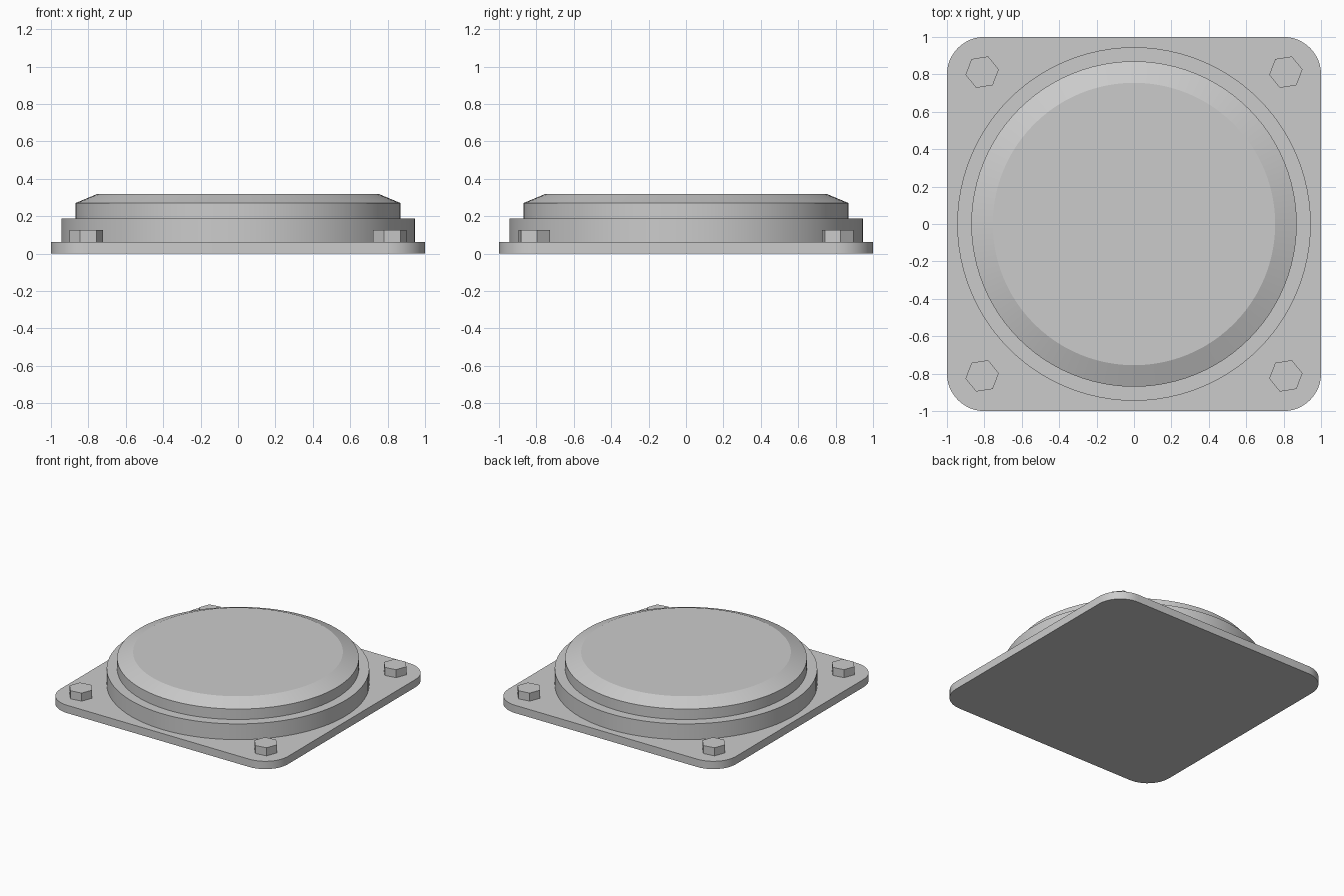
import bpy
from math import cos, sin, pi, radians

if "Cube" in bpy.data.objects:
    bpy.data.objects.remove(bpy.data.objects["Cube"])


def loft(name, rings, smooth=True):
    """Closed solid skinned through stacked rings of equal point count."""
    n = len(rings[0])
    verts = [p for ring in rings for p in ring]
    faces = [tuple(reversed(range(n)))]
    for k in range(len(rings) - 1):
        a, b = k * n, (k + 1) * n
        faces += [(a + i, a + (i + 1) % n, b + (i + 1) % n, b + i) for i in range(n)]
    faces.append(tuple(range((len(rings) - 1) * n, len(rings) * n)))
    mesh = bpy.data.meshes.new(name)
    mesh.from_pydata(verts, [], faces)
    obj = bpy.data.objects.new(name, mesh)
    bpy.context.collection.objects.link(obj)
    if smooth:
        bpy.ops.object.select_all(action='DESELECT')
        obj.select_set(True)
        bpy.context.view_layer.objects.active = obj
        bpy.ops.object.shade_smooth_by_angle(angle=radians(18))
    return obj


def circle(r, z, n=96, cx=0, cy=0, turn=0):
    return [(cx + r * cos(turn + 2 * pi * i / n), cy + r * sin(turn + 2 * pi * i / n), z)
            for i in range(n)]


def rounded_square(half, r, z, steps=12):
    pts = []
    for q, (sx, sy) in enumerate([(1, 1), (-1, 1), (-1, -1), (1, -1)]):
        for i in range(steps + 1):
            a = pi / 2 * (q + i / steps)
            pts.append((sx * (half - r) + r * cos(a), sy * (half - r) + r * sin(a), z))
    return pts


# Square mounting plate with rounded corners
loft("base_plate", [rounded_square(1, 0.2, 0), rounded_square(1, 0.2, 0.062)])

# Round collar on the plate
loft("collar", [circle(0.945, 0.062), circle(0.945, 0.187)])

# Lid with chamfered rim
loft("lid", [circle(0.87, 0.187), circle(0.87, 0.27), circle(0.755, 0.318)])

# Hexagonal bolt heads in the corners
for x, x_name in ((-0.812, "left"), (0.812, "right")):
    for y, y_name in ((-0.812, "front"), (0.812, "back")):
        loft(f"bolt_{y_name}_{x_name}",
             [circle(0.09, z, 6, x, y, radians(9)) for z in (0.062, 0.126)], smooth=False)
